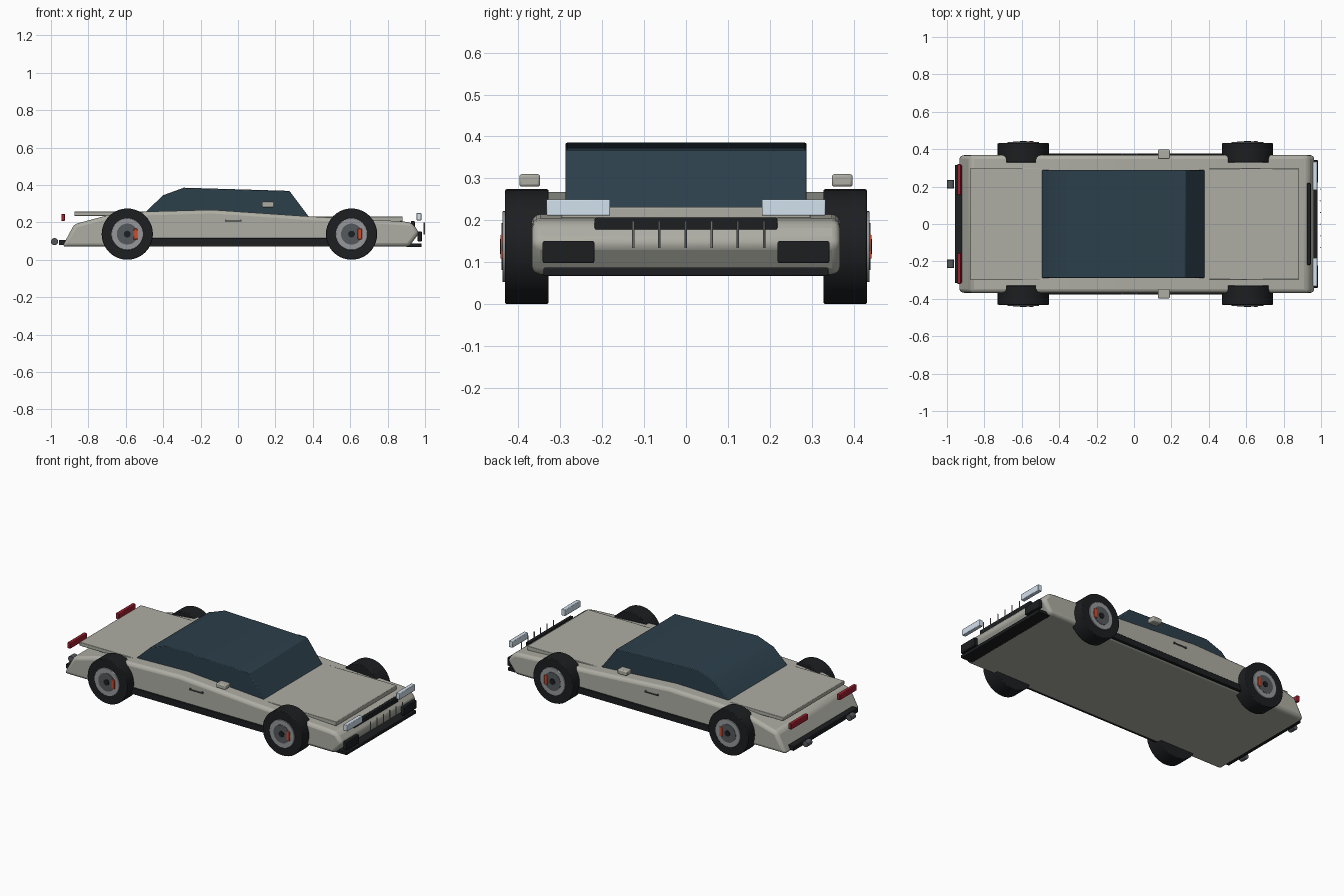
import bpy, bmesh, math
from mathutils import Matrix, Vector

if "Cube" in bpy.data.objects:
    bpy.data.objects.remove(bpy.data.objects["Cube"])


def material(name, r, g, b):
    m = bpy.data.materials.new(name)
    m.diffuse_color = (r, g, b, 1)
    m.use_nodes = True
    m.node_tree.nodes["Principled BSDF"].inputs["Base Color"].default_value = m.diffuse_color
    return m


PAINT = material("paint", 0.42, 0.42, 0.37)
GLASS = material("glass", 0.025, 0.05, 0.07)
BLACK = material("black_trim", 0.012, 0.013, 0.015)
METAL = material("metal", 0.3, 0.31, 0.32)
DARK_METAL = material("dark_metal", 0.09, 0.1, 0.11)
RED = material("red_lens", 0.35, 0.015, 0.03)
ORANGE = material("caliper_red", 0.6, 0.07, 0.03)
LAMP = material("lamp_lens", 0.65, 0.75, 0.85)


def finish(name, bm, mat, bevel=0.0, segments=2):
    bmesh.ops.recalc_face_normals(bm, faces=bm.faces)
    me = bpy.data.meshes.new(name)
    bm.to_mesh(me)
    bm.free()
    me.materials.append(mat)
    ob = bpy.data.objects.new(name, me)
    bpy.context.collection.objects.link(ob)
    if bevel:
        mod = ob.modifiers.new("bevel", 'BEVEL')
        mod.width, mod.segments = bevel, segments
        mod.limit_method = 'ANGLE'
        mod.angle_limit = math.radians(40)
    bpy.ops.object.select_all(action='DESELECT')
    ob.select_set(True)
    bpy.context.view_layer.objects.active = ob
    bpy.ops.object.shade_smooth_by_angle(angle=math.radians(30))
    return ob


def box(name, x, y, z, mat, bevel=0.003):
    """Box from (min, max) ranges on each axis."""
    bm = bmesh.new()
    bmesh.ops.create_cube(bm, size=1)
    lo, hi = Vector((x[0], y[0], z[0])), Vector((x[1], y[1], z[1]))
    bmesh.ops.scale(bm, vec=hi - lo, verts=bm.verts)
    bmesh.ops.translate(bm, vec=(hi + lo) / 2, verts=bm.verts)
    return finish(name, bm, mat, bevel)


def pair(name, x, y, z, mat, bevel=0.003):
    box(name + "_left", x, y, z, mat, bevel)
    box(name + "_right", x, (-y[1], -y[0]), z, mat, bevel)


def extrude(name, profile, half_width, mat, bevel, segments=2):
    """Side profile (x, z) extruded across the car."""
    bm = bmesh.new()
    f = bm.faces.new([bm.verts.new((x, -half_width, z)) for x, z in profile])
    new = bmesh.ops.extrude_face_region(bm, geom=[f])["geom"]
    verts = [g for g in new if isinstance(g, bmesh.types.BMVert)]
    bmesh.ops.translate(bm, vec=(0, 2 * half_width, 0), verts=verts)
    return finish(name, bm, mat, bevel, segments)


def cylinder(name, x, y, z, r, mat, axis='Y', bevel=0.0, sides=40):
    """Cylinder whose y or z is a (min, max) range along its axis."""
    span = y if axis == 'Y' else z
    mid, depth = (span[0] + span[1]) / 2, abs(span[1] - span[0])
    rot = Matrix.Rotation(math.pi / 2, 4, 'X') if axis == 'Y' else Matrix()
    pos = (x, mid, z) if axis == 'Y' else (x, y, mid)
    bm = bmesh.new()
    bmesh.ops.create_cone(bm, cap_ends=True, segments=sides, radius1=r, radius2=r,
                          depth=depth, matrix=Matrix.Translation(pos) @ rot)
    return finish(name, bm, mat, bevel)


# Body shell and cabin
extrude("body", [(-0.94, 0.07), (-0.875, 0.19), (-0.7, 0.237), (-0.5, 0.257),
                 (-0.14, 0.267), (0.375, 0.232), (0.88, 0.205), (0.93, 0.198),
                 (0.97, 0.145), (0.915, 0.07)], 0.368, PAINT, 0.02, 3)
extrude("cabin", [(-0.5, 0.25), (-0.4, 0.345), (-0.29, 0.385), (0.275, 0.368),
                  (0.38, 0.228)], 0.288, GLASS, 0.004)

# Hood and rear deck panels
box("hood", (0.375, 0.88), (-0.297, 0.297), (0.205, 0.231), PAINT)
box("rear_deck", (-0.875, -0.47), (-0.3, 0.3), (0.234, 0.257), PAINT)

# Side sills, mirrors and door handles
pair("side_sill", (-0.58, 0.6), (0.34, 0.377), (0.075, 0.115), BLACK)
pair("mirror", (0.128, 0.192), (0.348, 0.398), (0.28, 0.31), PAINT, 0.006)
pair("door_handle", (-0.07, 0.02), (0.372, 0.377), (0.204, 0.21), DARK_METAL, 0)
pair("door_handle_front_post", (0.012, 0.02), (0.36, 0.376), (0.204, 0.214), DARK_METAL, 0)
pair("door_handle_rear_post", (-0.07, -0.062), (0.36, 0.376), (0.204, 0.214), DARK_METAL, 0)

# Nose: grille, bars, intakes, splitter, headlights
box("grille", (0.924, 0.945), (-0.218, 0.218), (0.157, 0.206), BLACK)
for i in range(6):
    cylinder(f"grille_bar_{i + 1}", 0.996, -0.126 + i * 0.0625, (0.134, 0.198),
             0.003, METAL, axis='Z', sides=12)
pair("intake", (0.96, 0.983), (0.219, 0.342), (0.098, 0.15), BLACK)
box("front_splitter", (0.9, 0.982), (-0.34, 0.34), (0.067, 0.087), BLACK)
pair("headlight", (0.955, 0.98), (0.181, 0.333), (0.211, 0.25), LAMP)

# Tail: lights, diffuser, exhausts
pair("tail_light", (-0.945, -0.925), (0.155, 0.32), (0.208, 0.244), RED)
box("rear_diffuser", (-0.958, -0.9), (-0.315, 0.315), (0.078, 0.106), BLACK)

for s, side in ((1, "left"), (-1, "right")):
    cylinder(f"exhaust_{side}", -0.981, (s * 0.19, s * 0.235), 0.097, 0.019,
             DARK_METAL, bevel=0.002, sides=24)
    # Wheels: tyre, rim, disc, hub, caliper
    for x, end in ((0.607, "front"), (-0.592, "rear")):
        tag, z = f"{end}_{side}", 0.137
        cylinder(f"tyre_{tag}", x, (s * 0.328, s * 0.432), z, 0.137, BLACK, bevel=0.004)
        cylinder(f"rim_{tag}", x, (s * 0.40, s * 0.438), z, 0.085, METAL, bevel=0.002)
        cylinder(f"brake_disc_{tag}", x, (s * 0.42, s * 0.440), z, 0.056, DARK_METAL)
        cylinder(f"hub_{tag}", x, (s * 0.42, s * 0.444), z, 0.018, BLACK, sides=20)
        ys = sorted((s * 0.42, s * 0.443))
        box(f"caliper_{tag}", (x + 0.033, x + 0.055), ys, (0.108, 0.166), ORANGE)
